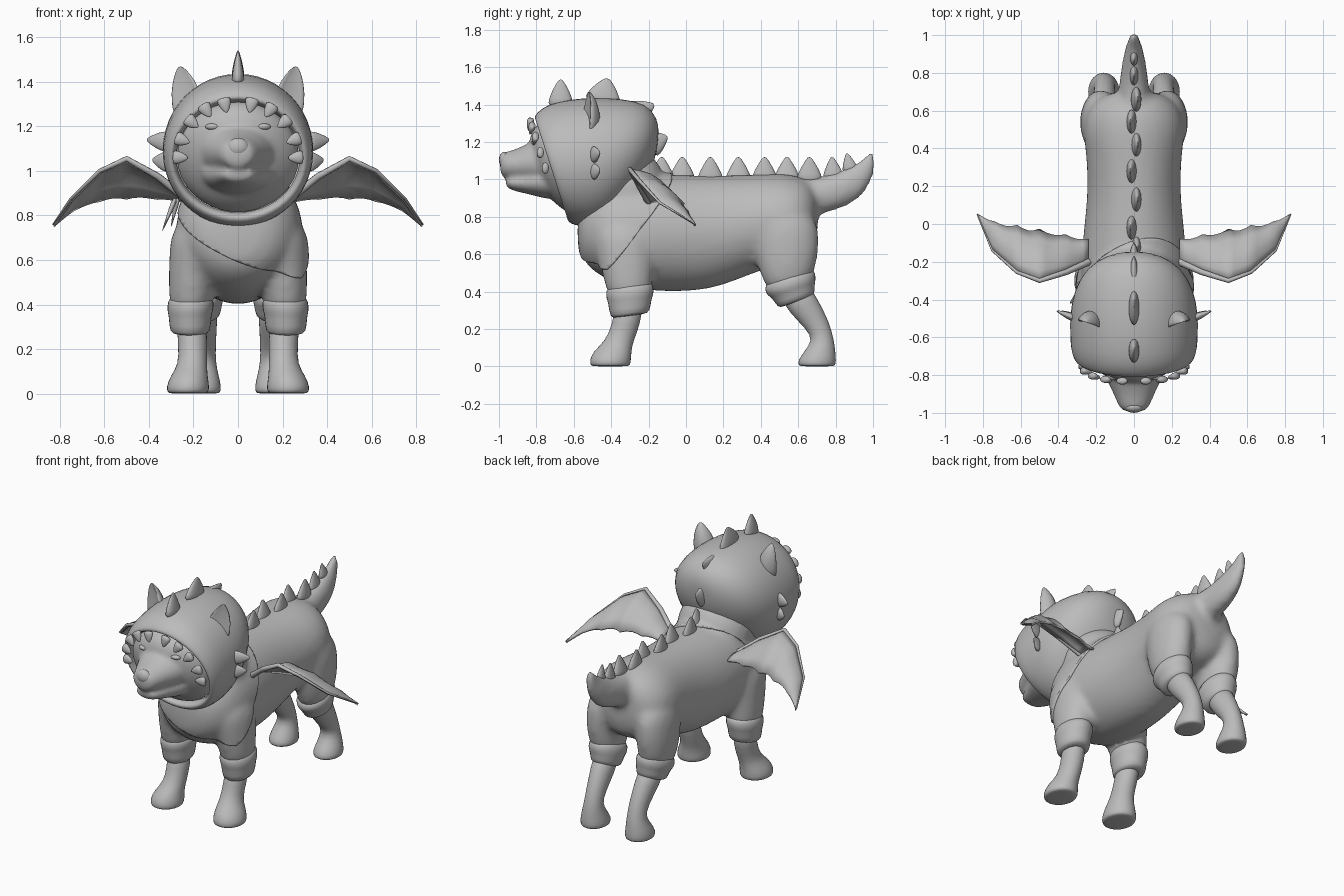
import bpy, bmesh, math
from mathutils import Vector, Matrix

cube = bpy.data.objects.get("Cube")
if cube:
    bpy.data.objects.remove(cube, do_unlink=True)

GREY = (0.5, 0.5, 0.5, 1)
mat = bpy.data.materials.new("plain grey")
mat.use_nodes = True
mat.diffuse_color = GREY
mat.node_tree.nodes["Principled BSDF"].inputs["Base Color"].default_value = GREY


def finish(bm, name, subsurf=1):
    """Turn a bmesh into a smooth shaded object."""
    bmesh.ops.recalc_face_normals(bm, faces=bm.faces)
    mesh = bpy.data.meshes.new(name)
    bm.to_mesh(mesh)
    bm.free()
    mesh.materials.append(mat)
    mesh.shade_smooth()
    obj = bpy.data.objects.new(name, mesh)
    bpy.context.collection.objects.link(obj)
    if subsurf:
        mod = obj.modifiers.new("Smooth", 'SUBSURF')
        mod.levels = mod.render_levels = subsurf
    return obj


def fuse(obj, voxel, steps):
    """Melt overlapping shells into one relaxed skin."""
    remesh = obj.modifiers.new("Fuse", 'REMESH')
    remesh.mode, remesh.voxel_size, remesh.use_smooth_shade = 'VOXEL', voxel, True
    relax = obj.modifiers.new("Relax", 'SMOOTH')
    relax.factor, relax.iterations = .5, steps


def loft(bm, rings, side=1, caps=(True, True), n=16):
    """Rings are (x, y, z, half width, half depth, tilt of depth axis)."""
    loops = []
    for x, y, z, a, b, tilt in rings:
        t = math.radians(tilt)
        v = Vector((0, math.cos(t), math.sin(t)))
        loops.append([bm.verts.new(Vector((side * x, y, z))
                      + Vector((a * math.cos(k * math.tau / n), 0, 0))
                      + v * b * math.sin(k * math.tau / n)) for k in range(n)])
    for lo, hi in zip(loops, loops[1:]):
        for k in range(n):
            j = (k + 1) % n
            bm.faces.new((lo[k], lo[j], hi[j], hi[k]))
    for use, loop in zip(caps, (loops[0], loops[-1])):
        if use:
            bm.faces.new(loop)


def spike(bm, base, tip, axis, wide, thick, power=1.3, cup=False):
    """Leaf-like cone, wide along the axis; higher power is rounder."""
    base, tip = Vector(base), Vector(tip)
    up = tip - base
    zdir = up.normalized()
    ydir = Vector(axis)
    ydir = (ydir - zdir * ydir.dot(zdir)).normalized()
    xdir = ydir.cross(zdir)
    loops = []
    for h in (0, .35, .7, .9, 1):
        r = 1 - .9 * h ** power
        ring = []
        for k in range(8):
            c, s = math.cos(k * math.tau / 8), math.sin(k * math.tau / 8)
            if cup and c < -0.1:
                c *= -0.2
            ring.append(bm.verts.new(base + up * h + xdir * c * r * thick
                                     + ydir * s * r * wide))
        loops.append(ring)
    for lo, hi in zip(loops, loops[1:]):
        for k in range(8):
            j = (k + 1) % 8
            bm.faces.new((lo[k], lo[j], hi[j], hi[k]))
    bm.faces.new(loops[0])
    bm.faces.new(loops[-1])


def ball(bm, centre, size):
    m = Matrix.Translation(centre) @ Matrix.Diagonal((*size, 1))
    bmesh.ops.create_uvsphere(bm, u_segments=16, v_segments=10, radius=1, matrix=m)


# Suit: torso, neck, tail, sleeves and thighs fused into one skin
bm = bmesh.new()
loft(bm, [(0, y, z, a, b, 90) for y, z, a, b in (
    (-.57, .72, .1, .11), (-.53, .72, .2, .19), (-.42, .73, .28, .28),
    (-.25, .72, .29, .32), (-.05, .71, .275, .32), (.15, .715, .25, .31),
    (.35, .76, .255, .27), (.5, .79, .28, .25), (.63, .79, .25, .23), (.71, .8, .13, .15))])
loft(bm, [(0, -.2, .85, .22, .2, 60), (0, -.32, .95, .24, .22, 50), (0, -.45, 1.05, .2, .2, 50)])
loft(bm, [(0, .55, .89, .11, .12, 95), (0, .7, .91, .085, .1, 100), (0, .82, .94, .07, .1, 110),
          (0, .9, .985, .055, .09, 125), (0, .96, 1.05, .035, .06, 140), (0, .985, 1.11, .025, .035, 160),
          (0, .995, 1.15, .015, .015, 165)])
for s in (-1, 1):
    loft(bm, [(.19, -.33, .78, .11, .17, 0), (.2, -.32, .62, .112, .16, 0),
              (.21, -.31, .47, .105, .135, 0), (.215, -.3, .33, .09, .11, 0)], s)
    loft(bm, [(.16, .52, .85, .12, .18, 0), (.18, .54, .65, .11, .18, 5),
              (.18, .545, .53, .105, .16, 10), (.17, .56, .4, .09, .12, 18)], s)
body = finish(bm, "suit_body", 2)
fuse(body, .02, 8)

# Neck scarf: the front of the suit skin, cut by two planes and raised
bm = bmesh.new()
bm.from_object(body, bpy.context.evaluated_depsgraph_get())
for v, d in [(v, v.normal.copy()) for v in bm.verts]:
    v.co += d * .012
for point, normal in (((0, -.1, 1.02), (.06, -.19, .157)), ((-.28, -.35, .82), (.43, -.4, .9))):
    bmesh.ops.bisect_plane(bm, geom=bm.verts[:] + bm.edges[:] + bm.faces[:],
                           plane_co=point, plane_no=normal, clear_inner=True)
scarf = finish(bm, "neck_scarf", 0)
scarf.modifiers.new("Thickness", 'SOLIDIFY').thickness = .02
bm = bmesh.new()
spike(bm, (-.28, -.36, .88), (-.34, -.42, .73), (0, 1, 0), .035, .015)
spike(bm, (-.27, -.33, .88), (-.3, -.31, .75), (0, 1, 0), .03, .015)
finish(bm, "scarf_knot")

# Cuffs and legs
for s, label in ((1, "left"), (-1, "right")):
    bm = bmesh.new()
    loft(bm, [(.21, -.3, .45, .09, .115, 5), (.212, -.3, .41, .107, .133, 5), (.215, -.3, .37, .105, .128, 5),
              (.215, -.3, .35, .097, .118, 5), (.215, -.3, .275, .094, .11, 8), (.215, -.3, .27, .07, .08, 8)], s)
    finish(bm, label + "_front_cuff")
    bm = bmesh.new()
    loft(bm, [(.172, .55, .5, .09, .125, 18), (.17, .555, .455, .108, .148, 18), (.17, .565, .42, .106, .138, 18),
              (.165, .575, .4, .095, .12, 18), (.165, .59, .35, .088, .108, 20), (.165, .59, .345, .06, .08, 20)], s)
    finish(bm, label + "_hind_cuff")
    bm = bmesh.new()
    loft(bm, [(.21, -.3, .35, .072, .08, 0), (.203, -.32, .22, .066, .075, 0), (.203, -.36, .13, .065, .078, 0),
              (.22, -.395, .08, .085, .105, 0), (.225, -.405, .03, .099, .113, 0), (.225, -.405, .005, .094, .108, 0),
              (.225, -.405, 0, .08, .09, 0)], s)
    finish(bm, label + "_front_leg")
    bm = bmesh.new()
    loft(bm, [(.165, .57, .42, .075, .09, 20), (.16, .63, .32, .068, .085, 25), (.155, .705, .22, .056, .065, 20),
              (.155, .735, .14, .056, .058, 0), (.16, .715, .08, .075, .085, 0), (.16, .7, .03, .087, .105, 0),
              (.16, .7, .005, .083, .1, 0), (.16, .7, 0, .07, .085, 0)], s)
    finish(bm, label + "_hind_leg")

# Hood with an open, rolled rim
bm = bmesh.new()
loft(bm, [(0, y, z, a, b, t) for y, z, a, b, t in (
    (-.66, 1.06, .28, .26, 107), (-.715, 1.06, .288, .272, 108), (-.725, 1.055, .305, .292, 108),
    (-.705, 1.06, .325, .315, 107), (-.655, 1.075, .338, .34, 105), (-.58, 1.085, .342, .348, 101),
    (-.47, 1.1, .342, .345, 96), (-.35, 1.135, .32, .3, 90), (-.23, 1.18, .255, .23, 86),
    (-.165, 1.2, .14, .13, 84), (-.15, 1.2, .05, .05, 84))], caps=(False, True), n=24)
finish(bm, "hood")

# Face, muzzle and jaw fused, then nose and eyes
bm = bmesh.new()
loft(bm, [(0, y, z, a, b, 104) for y, z, a, b in (
    (-.825, 1.09, .05, .05), (-.81, 1.09, .12, .12), (-.78, 1.085, .19, .185),
    (-.735, 1.075, .25, .235), (-.68, 1.065, .288, .268), (-.58, 1.05, .28, .26))])
loft(bm, [(0, y, z, a, b, 90) for y, z, a, b in (
    (-.995, 1.078, .05, .05), (-.975, 1.076, .08, .07), (-.9, 1.08, .11, .085),
    (-.83, 1.09, .145, .115), (-.72, 1.09, .2, .15))])
loft(bm, [(0, y, z, a, b, 90) for y, z, a, b in (
    (-.965, .985, .045, .02), (-.945, .981, .078, .038), (-.86, .982, .108, .058),
    (-.77, .99, .16, .09), (-.68, 1.0, .19, .12))])
fuse(finish(bm, "face", 2), .014, 5)
bm = bmesh.new()
ball(bm, (0, -.97, 1.105), (.05, .03, .043))
finish(bm, "nose", 0)
for s, label in ((1, "left"), (-1, "right")):
    bm = bmesh.new()
    ball(bm, (s * .112, -.803, 1.198), (.035, .024, .016))
    finish(bm, label + "_eye", 0)

# Hood ears, cheek spikes and teeth around the opening
for s, label in ((1, "left"), (-1, "right")):
    bm = bmesh.new()
    spike(bm, (s * .222, -.55, 1.25), (s * .262, -.52, 1.47), (-1, -.35 * s, 0), .085, .1, 3, cup=True)
    finish(bm, label + "_ear")
    bm = bmesh.new()
    for z, reach in ((1.14, .41), (1.05, .385)):
        spike(bm, (s * .31, -.5, z - .01), (s * reach, -.46, z), (0, 0, 1), .055, .025, 1.8)
    finish(bm, label + "_cheek_spikes")
    bm = bmesh.new()
    for x, z in ((.06, 1.3), (.145, 1.275), (.21, 1.22), (.255, 1.14), (.265, 1.06)):
        out = Vector((s * x, 0, z - 1.05)).normalized()
        centre = Vector((s * x, -.745 - (z - 1.05) * .33, z))
        spike(bm, centre + out * .03, centre - out * .04 - Vector((0, .015, 0)),
              (out.z, 0, -out.x), .036, .022, 2.5)
    finish(bm, label + "_teeth")

# Crest over the hood, back and tail
bm = bmesh.new()
for y0, z0, y1, z1, w in ((-.67, 1.38, -.67, 1.535, .08), (-.45, 1.4, -.42, 1.54, .115),
                          (-.3, 1.34, -.17, 1.4, .085), (-.2, 1.18, -.1, 1.23, .085)):
    spike(bm, (0, y0, z0), (0, y1, z1), (0, z1 - z0, y0 - y1), w, .035, 1.8)
finish(bm, "hood_crest")
bm = bmesh.new()
for i, y in enumerate((-.13, -.02, .13, .28, .42, .54, .66)):
    x = .02 * (-1) ** i
    spike(bm, (x / 2, y, .98), (x, y, 1.12), (0, 1, 0), .085, .035, 1.5)
spike(bm, (0, .79, .99), (0, .78, 1.12), (0, 1, .3), .07, .03, 1.5)
spike(bm, (0, .88, 1.04), (0, .86, 1.14), (0, 1, .6), .05, .025, 1.5)
finish(bm, "back_crest")

# Wings: arched membrane with scalloped trailing edge and a rounded leading rib
LEAD = [(.24, -.2, .88), (.36, -.255, .975), (.5, -.3, 1.055), (.62, -.255, 1.0), (.75, -.14, .875), (.83, .05, .76)]
TRAIL = [(.24, -.08, .87), (.36, -.055, .88), (.5, -.025, .88), (.62, -.005, .87), (.74, .015, .83), (.83, .055, .758)]
SUB, ROWS = 4, 5
for s, label in ((1, "left"), (-1, "right")):
    bm = bmesh.new()
    flip = Vector((s, 1, 1))
    grid = []
    for i in range((len(LEAD) - 1) * SUB + 1):
        k = min(i // SUB, len(LEAD) - 2)
        f = i / SUB - k
        a = Vector(LEAD[k]).lerp(Vector(LEAD[k + 1]), f)
        b = Vector(TRAIL[k]).lerp(Vector(TRAIL[k + 1]), f)
        b = b.lerp(a, .07 * math.sin(math.pi * f))
        lift = Vector((0, 0, .15 * (a - b).length))
        grid.append([bm.verts.new((a.lerp(b, r / ROWS) + lift * math.sin(math.pi * r / ROWS)) * flip)
                     for r in range(ROWS + 1)])
    for c0, c1 in zip(grid, grid[1:]):
        for r in range(ROWS):
            bm.faces.new((c0[r], c0[r + 1], c1[r + 1], c1[r]))
    wing = finish(bm, label + "_wing", 0)
    wing.modifiers.new("Thickness", 'SOLIDIFY').thickness = .014
    curve = bpy.data.curves.new(label + "_wing_rib", 'CURVE')
    curve.dimensions, curve.bevel_depth, curve.bevel_resolution = '3D', .016, 2
    curve.use_fill_caps = True
    line = curve.splines.new('POLY')
    line.points.add(len(LEAD) - 1)
    for i, (pt, co) in enumerate(zip(line.points, LEAD)):
        pt.co = (s * co[0], co[1], co[2], 1)
        pt.radius = 1.2 - .2 * i
    curve.materials.append(mat)
    bpy.context.collection.objects.link(bpy.data.objects.new(label + "_wing_rib", curve))
